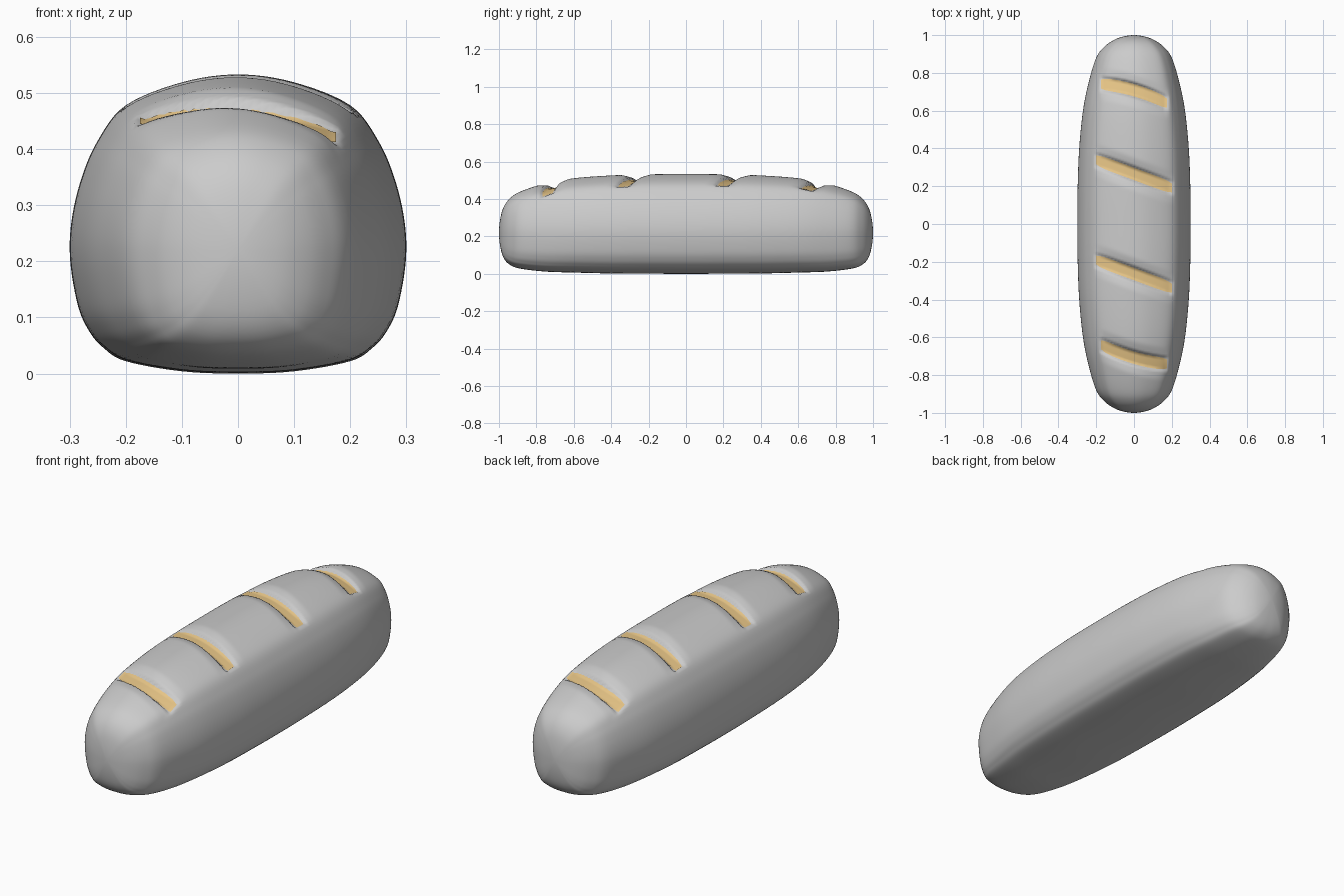
import bpy, bmesh
from mathutils import Vector
from mathutils.bvhtree import BVHTree

if "Cube" in bpy.data.objects:
    bpy.data.objects.remove(bpy.data.objects["Cube"])

MID = 0.22  # height of the widest line

# Half cross-section (x, z), top to bottom
HALF = [(0, .533), (.1, .519), (.2, .478), (.25, .415), (.28, .345), (.297, .27), (.299, .2),
        (.285, .12), (.265, .075), (.24, .046), (.2, .022), (.1, .004), (0, 0)]
# Lengthwise stations: y, half width, top, bottom
STATIONS = [(0, .3, .533, 0), (.2, .298, .532, .001), (.4, .290, .526, .002), (.6, .270, .511, .007),
            (.75, .240, .484, .012), (.88, .200, .442, .027), (.94, .155, .405, .047),
            (.975, .105, .357, .085), (.993, .055, .295, .145), (1, 0, MID, MID)]
# Slashes: centre y, slope, bulge, half length in x
SLASHES = [(-.69, -.29, -.018, .175), (-.265, -.37, 0, .2), (.265, -.37, 0, .2), (.69, -.29, .018, .175)]


def catmull(p0, p1, p2, p3, t):
    return tuple(.5 * (2*b + (c - a)*t + (2*a - 5*b + 4*c - d)*t*t + (3*b - a - 3*c + d)*t**3)
                 for a, b, c, d in zip(p0, p1, p2, p3))


def smooth(a, b, v):
    t = min(1, max(0, (v - a) / (b - a)))
    return t * t * (3 - 2 * t)


def centre(s, x):
    return s[0] + s[1] * x + s[2] * (1 - (x / s[3]) ** 2)


def groove(x, y):
    depth = 0
    for s in SLASHES:
        if abs(x) < s[3] + .01:
            d = abs(y - centre(s, x)) / 1.06
            ends = 1 - .65 * (x / s[3]) ** 2
            cut = .024 * smooth(.042, .027, d) + .014 * smooth(.09, .025, d)
            depth += cut * ends * smooth(s[3] + .01, s[3] - .008, abs(x))
    return depth


def mesh_object(name, bm):
    me = bpy.data.meshes.new(name)
    bm.to_mesh(me)
    for p in me.polygons:
        p.use_smooth = True
    ob = bpy.data.objects.new(name, me)
    bpy.context.collection.objects.link(ob)
    return ob


# Smooth closed cross-section
loop = HALF + [(-x, z) for x, z in HALF[-2:0:-1]]
n = len(loop)
section = [catmull(*(loop[(i + k) % n] for k in (-1, 0, 1, 2)), j / 6)
           for i in range(n) for j in range(6)]

# Smooth stations along the whole length
full = [(-y, w, t, b) for y, w, t, b in STATIONS[:0:-1]] + STATIONS


def beyond(s):
    return (s[0], -s[1], 2 * MID - s[2], 2 * MID - s[3])


ext = [beyond(full[1])] + full + [beyond(full[-2])]
rings = []
for i in range(1, len(ext) - 2):
    steps = max(4, int(abs(ext[i + 1][0] - ext[i][0]) / .008))
    rings += [catmull(*ext[i - 1:i + 3], j / steps) for j in range(steps)]
rings.append(full[-1])

# Loaf body with the grooves pressed into its top
bm = bmesh.new()
prev = None
for y, w, t, b in rings:
    ring = []
    for px, pz in section:
        x = px / .3 * w
        if pz > MID:
            z = MID + (pz - MID) / (.533 - MID) * (t - MID)
        else:
            z = MID - (MID - pz) / MID * (MID - b)
        if pz > .38:
            z -= groove(x, y)
        ring.append(bm.verts.new((x, y, z)))
    if prev:
        for i in range(len(ring)):
            k = (i + 1) % len(ring)
            bm.faces.new((prev[i], prev[k], ring[k], ring[i]))
    prev = ring
bmesh.ops.remove_doubles(bm, verts=bm.verts, dist=1e-5)
bmesh.ops.recalc_face_normals(bm, faces=bm.faces)
mesh_object("loaf", bm)
tree = BVHTree.FromBMesh(bm)

# Golden strips lying on the groove floors
gold = bpy.data.materials.new("golden_crumb")
gold.diffuse_color = (.80, .56, .24, 1)
gold.use_nodes = True
gold.node_tree.nodes["Principled BSDF"].inputs["Base Color"].default_value = gold.diffuse_color
for number, s in enumerate(SLASHES, 1):
    sb = bmesh.new()
    rows = []
    for i in range(41):
        u = -1 + i / 20
        x = u * s[3]
        half = .033 * (1 - .3 * abs(u) ** 8)
        row = []
        for j in range(9):
            y = centre(s, x) + half * (j / 4 - 1)
            hit = tree.ray_cast(Vector((x, y, 2)), Vector((0, 0, -1)))[0]
            row.append(sb.verts.new((x, y, hit.z + .0025)))
        rows.append(row)
    for a, c in zip(rows, rows[1:]):
        for j in range(8):
            sb.faces.new((a[j], c[j], c[j + 1], a[j + 1]))
    mesh_object(f"slash_{number}", sb).data.materials.append(gold)
    sb.free()
bm.free()
